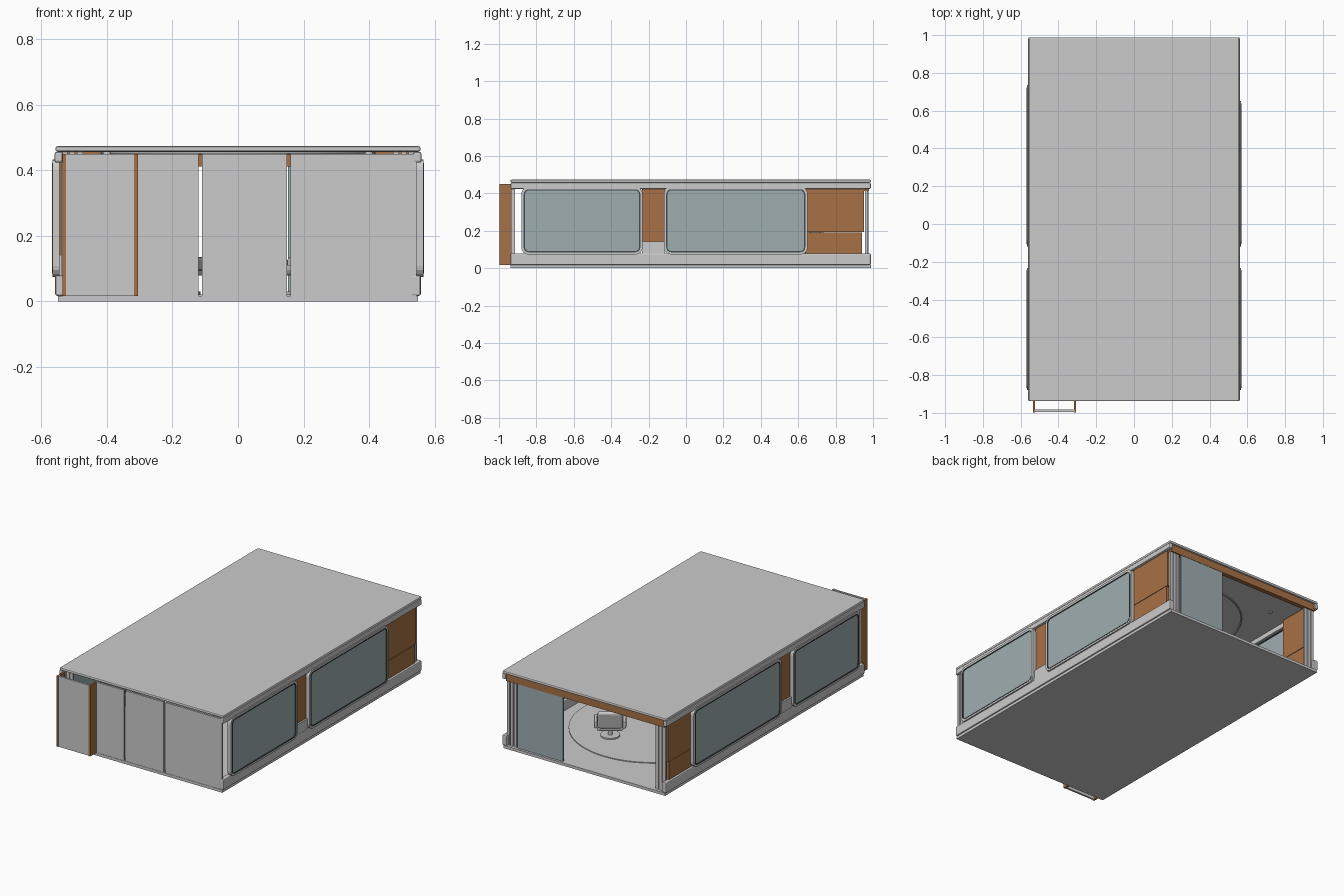
import bpy, math
from mathutils import Vector

if "Cube" in bpy.data.objects:
    bpy.data.objects.remove(bpy.data.objects["Cube"])


def mat(name, col):
    m = bpy.data.materials.new(name)
    m.diffuse_color = (*col, 1)
    m.use_nodes = True
    m.node_tree.nodes["Principled BSDF"].inputs["Base Color"].default_value = m.diffuse_color
    return m


WOOD = mat("wood", (0.39, 0.165, 0.06))
GLASS = mat("glass", (0.35, 0.42, 0.44))
DARK = mat("dark_trim", (0.06, 0.07, 0.07))


def box(name, x, y, z, m=None, bevel=0.0, seg=2):
    """Box from (min, max) pairs."""
    bpy.ops.mesh.primitive_cube_add(size=1)
    o = bpy.context.object
    o.name = name
    for v in o.data.vertices:
        v.co = Vector([r[0] if c < 0 else r[1] for c, r in zip(v.co, (x, y, z))])
    if bevel:
        b = o.modifiers.new("bevel", 'BEVEL')
        b.width, b.segments = bevel, seg
    if m:
        o.data.materials.append(m)
    return o


def both(name, x, y, z, m=None, bevel=0.0):
    """Same box on the right and left sides."""
    box(name + "_right", x, y, z, m, bevel)
    box(name + "_left", (-x[1], -x[0]), y, z, m, bevel)


def cyl(name, r, z, loc, verts=64, m=None):
    bpy.ops.mesh.primitive_cylinder_add(vertices=verts, radius=r, depth=z[1] - z[0],
                                        location=(loc[0], loc[1], sum(z) / 2))
    o = bpy.context.object
    o.name = name
    bpy.ops.object.shade_smooth_by_angle()
    if m:
        o.data.materials.append(m)
    return o


def outline(y, z, r, n=5):
    """Rounded rectangle in the y-z plane."""
    pts = []
    for cy, cz, a0 in ((y[1] - r, z[1] - r, 0), (y[0] + r, z[1] - r, 90),
                       (y[0] + r, z[0] + r, 180), (y[1] - r, z[0] + r, 270)):
        for i in range(n):
            a = math.radians(a0 + 90 * i / (n - 1))
            pts.append((cy + r * math.cos(a), cz + r * math.sin(a)))
    return pts


def ring(name, x, y, z, r, w, m=None):
    """Rounded rectangular frame standing in the y-z plane."""
    a = outline(y, z, r)
    b = outline((y[0] + w, y[1] - w), (z[0] + w, z[1] - w), r - w * 0.6)
    n = len(a)
    rows = [(x[1], a), (x[1], b), (x[0], b), (x[0], a)]
    verts = [(xx, p[0], p[1]) for xx, loop in rows for p in loop]
    faces = [(k * n + i, k * n + (i + 1) % n, (k + 1) % 4 * n + (i + 1) % n, (k + 1) % 4 * n + i)
             for k in range(4) for i in range(n)]
    finish(name, verts, faces, m)


def pane(name, x, y, z, r, m):
    a = outline(y, z, r)
    n = len(a)
    verts = [(xx, *p) for xx in x for p in a]
    faces = [tuple(range(n)), tuple(range(2 * n - 1, n - 1, -1))]
    faces += [(i, n + i, n + (i + 1) % n, (i + 1) % n) for i in range(n)]
    finish(name, verts, faces, m)


def finish(name, verts, faces, m):
    me = bpy.data.meshes.new(name)
    me.from_pydata(verts, [], faces)
    o = bpy.data.objects.new(name, me)
    bpy.context.collection.objects.link(o)
    bpy.context.view_layer.objects.active = o
    bpy.ops.object.select_all(action='DESELECT')
    o.select_set(True)
    bpy.ops.object.mode_set(mode='EDIT')
    bpy.ops.mesh.select_all(action='SELECT')
    bpy.ops.mesh.normals_make_consistent(inside=False)
    bpy.ops.object.mode_set(mode='OBJECT')
    if m:
        me.materials.append(m)


# Floor, roof and side rails
Y = (-0.938, 0.988)
box("floor", (-0.55, 0.55), Y, (0, 0.017))
box("roof", (-0.557, 0.557), Y, (0.457, 0.474), bevel=0.006)
both("bottom_rail", (0.527, 0.558), Y, (0.017, 0.08), bevel=0.006)
both("top_rail", (0.535, 0.56), Y, (0.424, 0.457), bevel=0.006)

# Corner posts made of thin slats
for y0, tag in ((-0.928, "front"), (0.957, "back")):
    for i in range(3):
        x0 = 0.473 + i * 0.024
        both(f"{tag}_post_slat_{i}", (x0, x0 + 0.018), (y0, y0 + 0.013), (0.017, 0.457))

# Side windows: frame, dark seal, glass
for s, tag, back_end in ((1, "right", 0.65), (-1, "left", 0.735)):
    for k, y in enumerate(((-0.88, -0.232), (-0.118, back_end))):
        fx = sorted((s * 0.545, s * 0.567))
        ring(f"window_frame_{tag}_{k}", fx, y, (0.074, 0.434), 0.035, 0.012)
        sx = sorted((s * 0.548, s * 0.5685))
        iy = (y[0] + 0.012, y[1] - 0.012)
        ring(f"window_seal_{tag}_{k}", sx, iy, (0.085, 0.422), 0.027, 0.006, DARK)
        gx = sorted((s * 0.553, s * 0.564))
        pane(f"window_glass_{tag}_{k}", gx, (iy[0] + .005, iy[1] - .005), (0.09, 0.417), 0.022, GLASS)
    # Wooden cabinets at the back corners
    cx = sorted((s * 0.515, s * 0.545))
    box(f"upper_cabinet_{tag}", cx, (back_end - 0.01, 0.951), (0.193, 0.45), WOOD)
    box(f"lower_cabinet_{tag}", cx, (back_end - 0.01, 0.942), (0.017, 0.19), WOOD)

# Pillars between the windows
both("pillar_wood", (0.52, 0.545), (-0.235, -0.112), (0.14, 0.45), WOOD)
both("pillar_base", (0.525, 0.555), (-0.235, -0.112), (0.07, 0.143))

# Front panels
for i, x in enumerate(((-0.308, -0.121), (-0.110, 0.150), (0.161, 0.545))):
    box(f"front_panel_{i}", x, (-0.936, -0.924), (0.017, 0.45))

# Pulled-out front compartment
box("compartment_front", (-0.525, -0.315), (-0.994, -0.982), (0.017, 0.45))
for x0 in (-0.536, -0.317):
    box("compartment_side", (x0, x0 + 0.011), (-0.997, -0.918), (0.017, 0.45), WOOD)

# Back header beam and sliding glass door
box("back_beam", (-0.54, 0.54), (0.95, 0.978), (0.412, 0.457), WOOD)
box("sliding_door", (0.152, 0.463), (0.966, 0.976), (0.018, 0.44), GLASS)

# Round floor mat and ceiling light ring
C = (0, 0.32)
cyl("floor_mat", 0.47, (0.017, 0.022), C)
bpy.ops.mesh.primitive_torus_add(major_radius=0.415, minor_radius=0.005, major_segments=64,
                                 minor_segments=8, location=(*C, 0.453))
bpy.context.object.name = "ceiling_light_ring"
bpy.ops.object.shade_smooth_by_angle()
for sx in (-1, 1):
    for y in (-0.5, 0.1, 0.75):
        cyl("ceiling_spot", 0.012, (0.45, 0.457), (sx * 0.4, y), 16)


def chair(x, y, turn):
    """Swivel chair: base, stem, seat, back and arms."""
    parts = [cyl("chair_base", 0.055, (0.022, 0.03), (0, 0), 32),
             cyl("chair_stem", 0.012, (0.03, 0.085), (0, 0), 16),
             box("chair_seat", (-.075, .075), (-.075, .075), (.08, .112), None, .014, 3)]
    back = box("chair_back", (-.07, .07), (-.014, .014), (0, .11), None, .013, 3)
    back.location = (0, 0.066, 0.1)
    back.rotation_euler.x = -0.2
    parts.append(back)
    for s in (-1, 1):
        parts.append(box("chair_arm", (s * .08 - .01, s * .08 + .01), (-.05, .07), (.095, .135), None, .008))
    bpy.ops.object.empty_add()
    pivot = bpy.context.object
    pivot.name = "chair_pivot"
    pivot.hide_render = True
    for p in parts:
        p.parent = pivot
    pivot.location = (x, y, 0)
    pivot.rotation_euler.z = turn


chair(0.13, 0.55, 0.6)
chair(-0.17, 0.12, 2.6)
